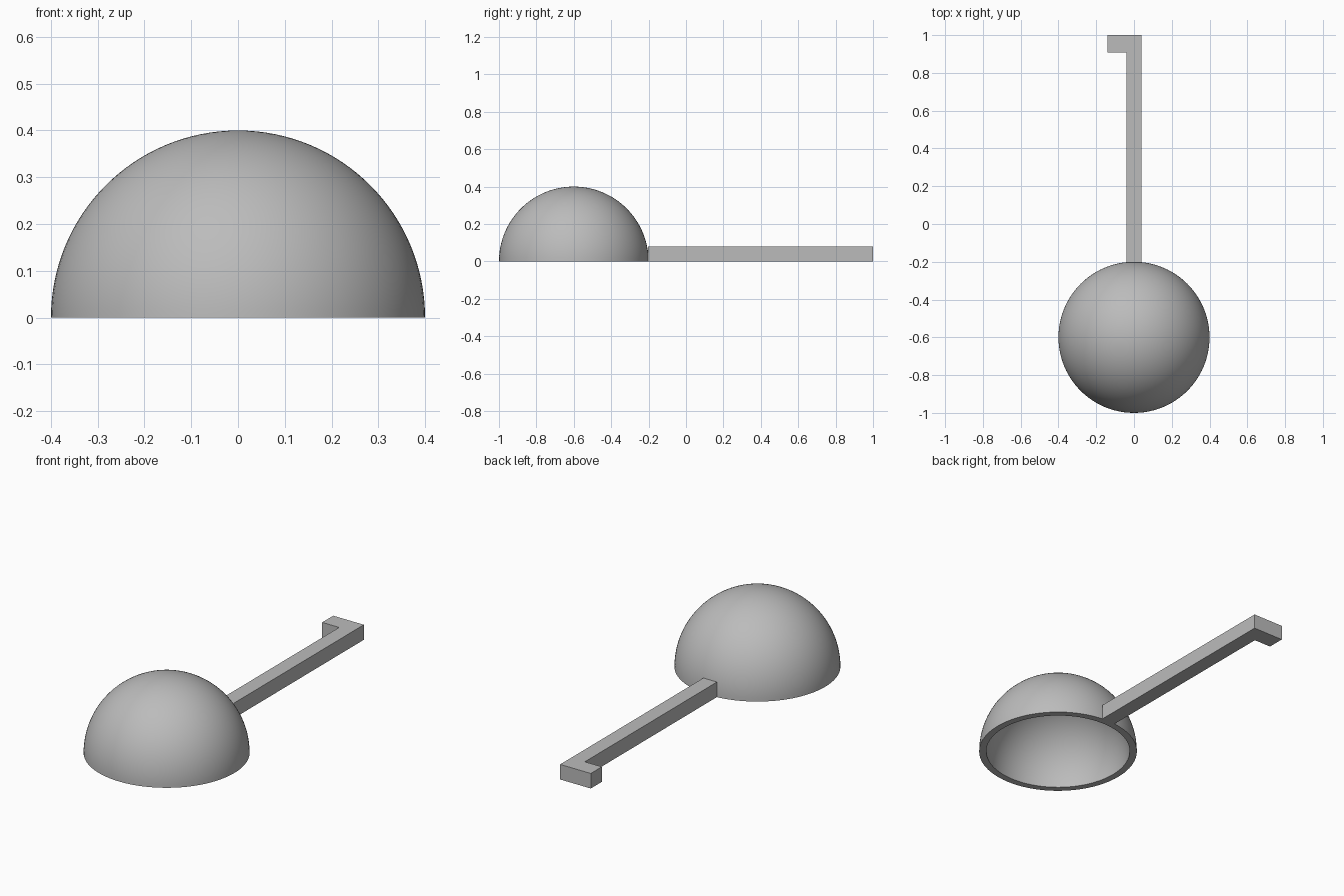
import bpy, bmesh, math

if "Cube" in bpy.data.objects:
    bpy.data.objects.remove(bpy.data.objects["Cube"])

grey = bpy.data.materials.new("grey")
grey.diffuse_color = (0.5, 0.5, 0.5, 1)
grey.use_nodes = True
grey.node_tree.nodes["Principled BSDF"].inputs["Base Color"].default_value = grey.diffuse_color


def add_object(name, bm):
    bmesh.ops.recalc_face_normals(bm, faces=bm.faces)
    mesh = bpy.data.meshes.new(name)
    bm.to_mesh(mesh)
    bm.free()
    obj = bpy.data.objects.new(name, mesh)
    bpy.context.collection.objects.link(obj)
    mesh.materials.append(grey)
    return obj


# Hollow dome bowl: a wall profile spun about its upright axis
OUTER, INNER, CENTRE_Y, STEPS = 0.4, 0.364, -0.6, 32
angles = [i * math.pi / 2 / STEPS for i in range(STEPS + 1)]
profile = [(OUTER, a) for a in reversed(angles)] + [(INNER, a) for a in angles]
bm = bmesh.new()
verts = [bm.verts.new((r * math.cos(a), CENTRE_Y, r * math.sin(a))) for r, a in profile]
edges = [bm.edges.new(pair) for pair in zip(verts, verts[1:])]
bmesh.ops.spin(bm, geom=verts + edges, cent=(0, CENTRE_Y, 0), axis=(0, 0, 1),
               angle=math.tau, steps=96, use_merge=True)
bmesh.ops.remove_doubles(bm, verts=bm.verts, dist=1e-5)
bowl = add_object("bowl", bm)
bpy.context.view_layer.objects.active = bowl
bowl.select_set(True)
bpy.ops.object.shade_smooth_by_angle(angle=math.radians(35))

# Handle with a hooked end: an L outline raised to a constant height
outline = [(-0.04, -0.203), (0.04, -0.203), (0.04, 1.0),
           (-0.14, 1.0), (-0.14, 0.907), (-0.04, 0.907)]
bm = bmesh.new()
base = bm.faces.new([bm.verts.new((x, y, 0)) for x, y in outline])
raised = bmesh.ops.extrude_face_region(bm, geom=[base], use_keep_orig=True)
top = [v for v in raised["geom"] if isinstance(v, bmesh.types.BMVert)]
bmesh.ops.translate(bm, verts=top, vec=(0, 0, 0.08))
add_object("hooked_handle", bm)
